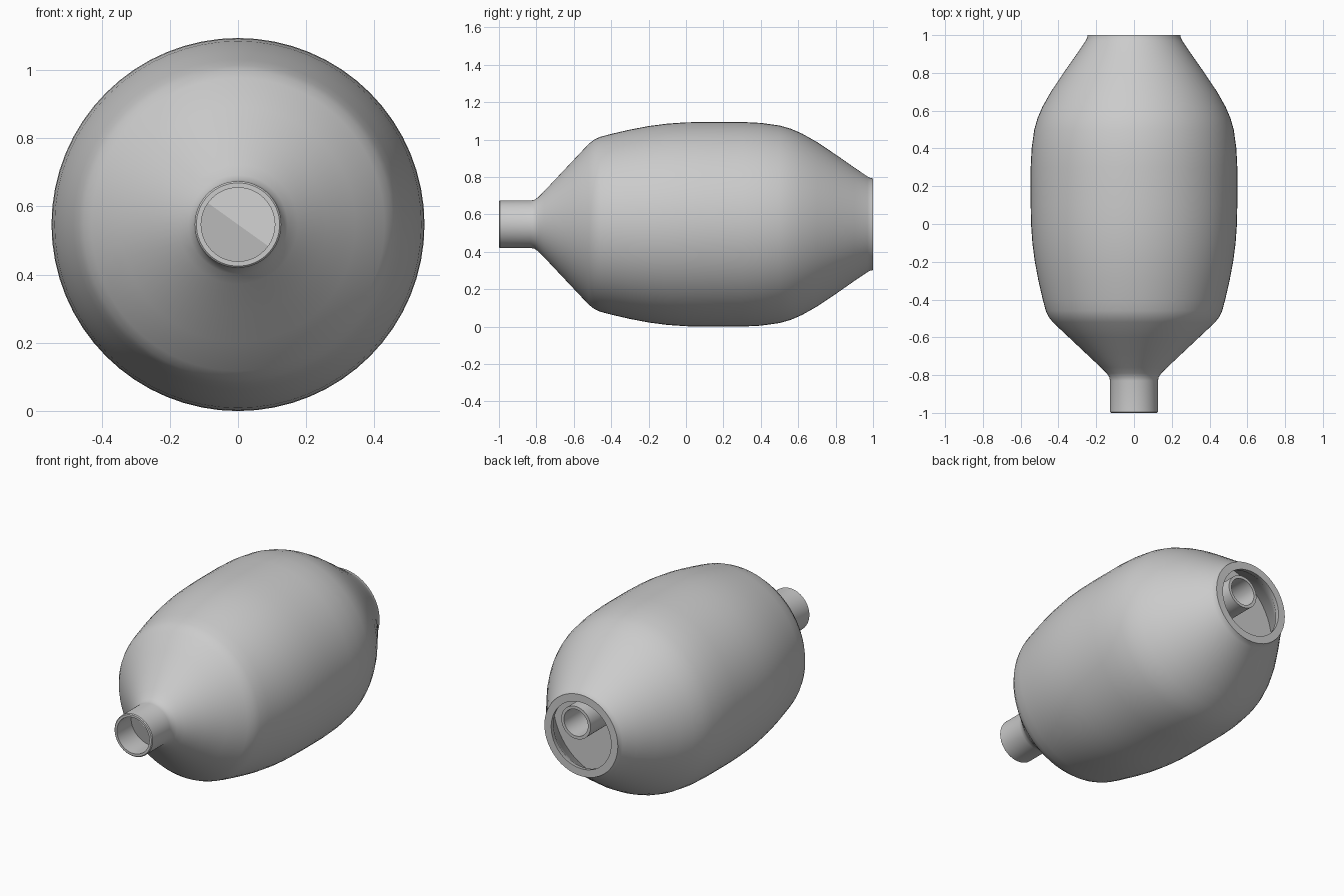
import bpy, bmesh, math
from mathutils import Vector

if "Cube" in bpy.data.objects:
    bpy.data.objects.remove(bpy.data.objects["Cube"])

CZ = 0.547          # height of the long axis
SEG = 64


def finish(name, bm, angle=30):
    bmesh.ops.remove_doubles(bm, verts=bm.verts, dist=1e-5)
    bmesh.ops.recalc_face_normals(bm, faces=bm.faces)
    me = bpy.data.meshes.new(name)
    bm.to_mesh(me)
    bm.free()
    ob = bpy.data.objects.new(name, me)
    bpy.context.collection.objects.link(ob)
    bpy.ops.object.select_all(action='DESELECT')
    ob.select_set(True)
    bpy.context.view_layer.objects.active = ob
    bpy.ops.object.shade_smooth_by_angle(angle=math.radians(angle))
    return ob


def lathe(name, profile, cx=0.0, cz=CZ, closed=True, seg=SEG):
    """Revolve (y, radius) points about an axis parallel to y."""
    bm = bmesh.new()
    rings = []
    for y, r in profile:
        rings.append([bm.verts.new((cx + r * math.cos(2 * math.pi * i / seg), y,
                                    cz + r * math.sin(2 * math.pi * i / seg)))
                      for i in range(seg)])
    pairs = list(zip(rings, rings[1:]))
    if closed:
        pairs.append((rings[-1], rings[0]))
    for a, b in pairs:
        for i in range(seg):
            j = (i + 1) % seg
            bm.faces.new((a[i], a[j], b[j], b[i]))
    return finish(name, bm)


# Hollow bag with narrow front neck and wide back opening
outer = [(-1.0, .122), (-.995, .127), (-.83, .127), (-.81, .131), (-.79, .145),
         (-.76, .175), (-.68, .26), (-.6, .345), (-.52, .43), (-.49, .453),
         (-.46, .467), (-.4, .483), (-.3, .506), (-.2, .525), (-.1, .538),
         (0, .545), (.1, .547), (.3, .547), (.4, .542), (.5, .528), (.56, .511),
         (.62, .485), (.7, .44), (.8, .373), (.9, .303), (.97, .256),
         (.985, .248), (1.0, .245)]
inner = [(1.0, .2), (.97, .205), (.9, .258), (.8, .328), (.7, .395), (.6, .45),
         (.5, .483), (.3, .502), (.1, .502), (-.1, .493), (-.3, .461),
         (-.46, .42), (-.52, .38), (-.68, .21), (-.77, .115), (-.82, .108),
         (-1.0, .108)]
lathe("bag_shell", outer + inner)

# Side-set inlet tube inside the back opening
ox, oz = 0.045, 0.06
lathe("inlet_tube", [(.72, .098), (.985, .098), (.985, .08), (.72, .08)],
      ox, CZ + oz, seg=48)

# Wall closing the back recess
bm = bmesh.new()
bm.faces.new([bm.verts.new((.37 * math.cos(2 * math.pi * i / SEG), .74,
                            CZ + .37 * math.sin(2 * math.pi * i / SEG)))
              for i in range(SEG)])
finish("back_wall", bm)

# Two-leaf valve in the neck, split along a diagonal
bm = bmesh.new()
along = Vector((.81, 0, -.58)).normalized()
across = Vector((.58, 0, .81)).normalized()
centre = Vector((0, -.85, CZ))
n = 24
for side in (1, -1):
    pts = []
    for i in range(n + 1):
        t = math.pi * i / n
        u, v = .109 * math.cos(t), .109 * math.sin(t)
        p = centre + along * u + across * v * side
        p.y -= .03 * (1 - v / .109)
        pts.append(bm.verts.new(p))
    bm.faces.new(pts)
finish("valve_leaves", bm, 10)
